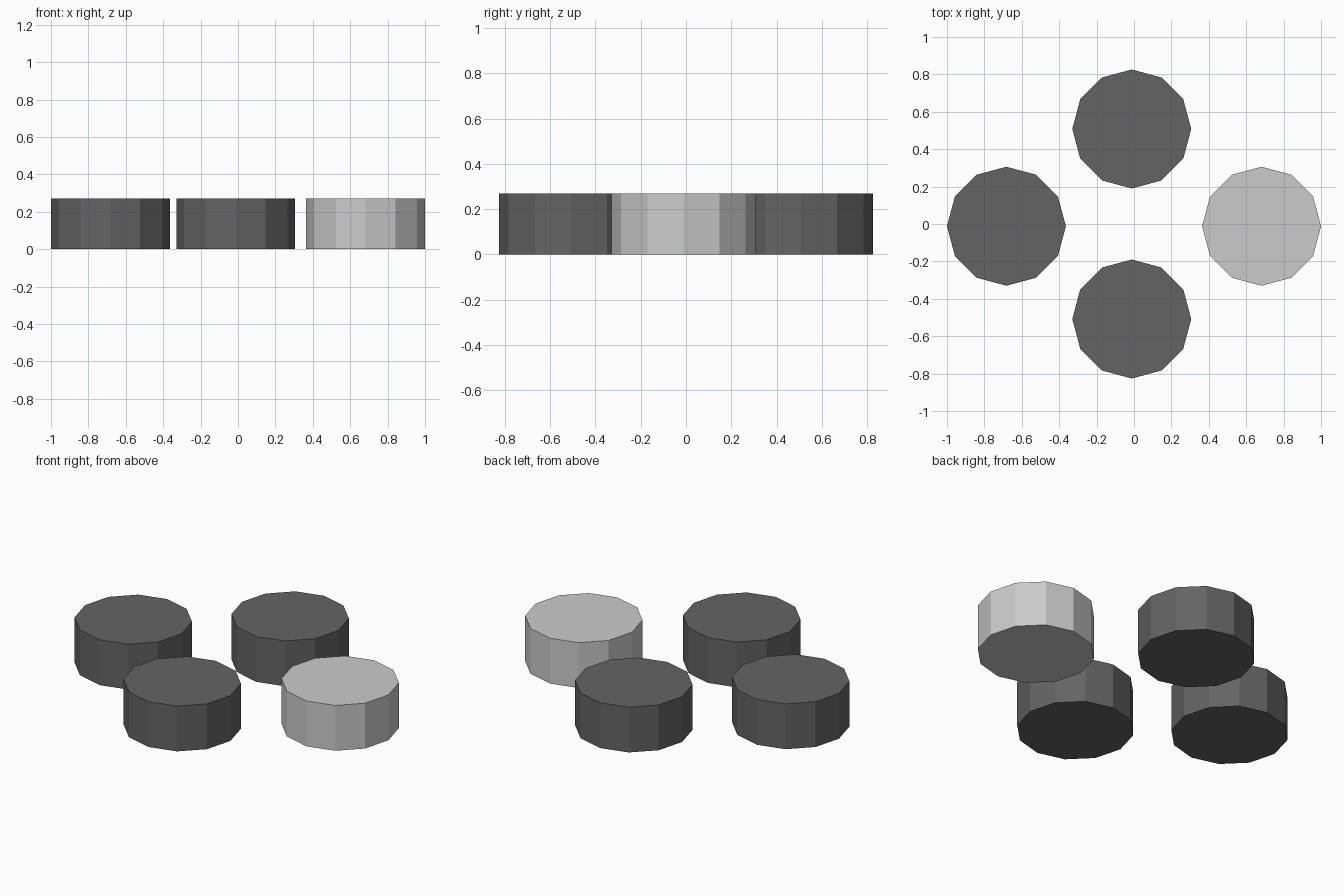
import bpy

if "Cube" in bpy.data.objects:
    bpy.data.objects.remove(bpy.data.objects["Cube"])

RADIUS, HEIGHT, SIDES = 0.318, 0.27, 12

dark = bpy.data.materials.new("dark_grey")
dark.diffuse_color = (0.127, 0.127, 0.127, 1)
dark.use_nodes = True
dark.node_tree.nodes["Principled BSDF"].inputs["Base Color"].default_value = dark.diffuse_color


def disc(name, x, y, material=None):
    """Flat-shaded twelve-sided disc standing on the floor."""
    bpy.ops.mesh.primitive_cylinder_add(
        vertices=SIDES, radius=RADIUS, depth=HEIGHT, location=(x, y, HEIGHT / 2))
    obj = bpy.context.object
    obj.name = name
    if material:
        obj.data.materials.append(material)


# Three dark discs and one light disc in a diamond layout
disc("left_disc", -0.682, -0.012, dark)
disc("back_disc", -0.012, 0.508, dark)
disc("front_disc", -0.012, -0.508, dark)
disc("right_disc", 0.682, -0.012)
